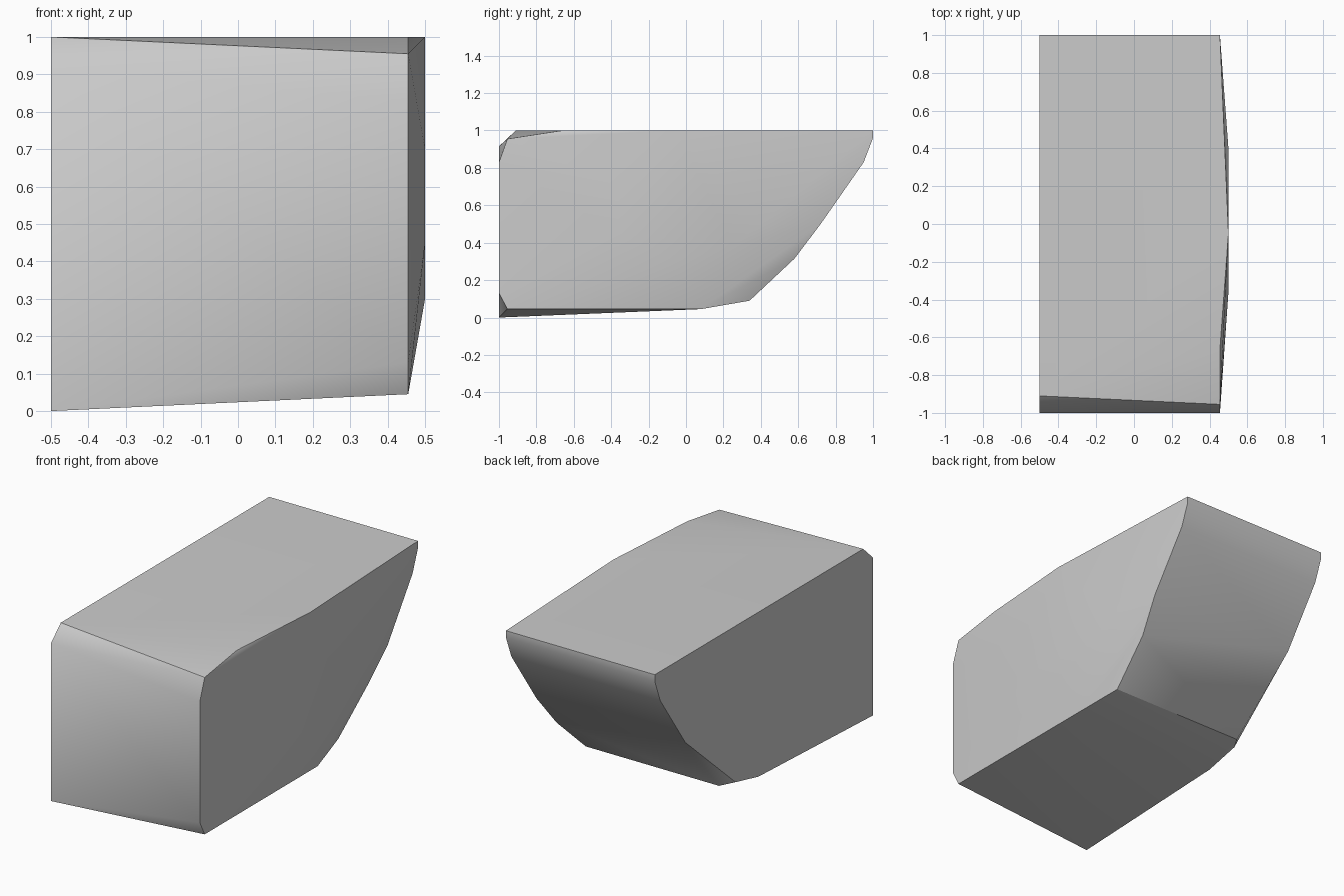
import bpy
import bmesh
import math

old = bpy.data.objects.get("Cube")
if old:
    bpy.data.objects.remove(old, do_unlink=True)

# One stone grey for the whole block
grey = bpy.data.materials.new("stone grey")
grey.use_nodes = True
colour = (0.6, 0.6, 0.6, 1)
grey.diffuse_color = colour
grey.node_tree.nodes["Principled BSDF"].inputs["Base Color"].default_value = colour

# Curved underside of the stern, as (y, z)
stern = [(1, 1), (1, 0.96), (0.95, 0.83), (0.72, 0.5)]

# Flat side: straight front with a chamfered top edge
flat_side = stern + [(0.26, 0.094), (0.05, 0.046), (-1, 0), (-1, 0.915), (-0.91, 1)]

# Worn side: same stern, softened front corners
worn_side = stern + [(0.08, 0.045), (-0.955, 0.045), (-1, 0.13), (-1, 0.83),
                     (-0.955, 0.955), (-0.66, 1)]

# Bulge in the middle of the worn side
bulge = [(-0.05, 1), (-0.36, 0.7), (-0.36, 0.45), (-0.07, 0.3), (0.25, 0.38), (0.4, 0.5)]

# Low stern edge, narrowed at both ends: (x, y, z)
heel = [(-0.45, 0.34, 0.09), (0.405, 0.34, 0.09), (-0.45, 0.56, 0.305), (0.425, 0.58, 0.315)]


def section(x, profile):
    return [(x, y, z) for y, z in profile]


points = section(-0.5, flat_side) + section(0.455, worn_side) + section(0.5, bulge) + heel

# Skin the sections into one faceted block
bm = bmesh.new()
for p in points:
    bm.verts.new(p)
hull = bmesh.ops.convex_hull(bm, input=bm.verts)
loose = {v for v in hull["geom_interior"] + hull["geom_unused"]
         if isinstance(v, bmesh.types.BMVert) and not v.link_faces}
bmesh.ops.delete(bm, geom=list(loose), context='VERTS')
bmesh.ops.dissolve_limit(bm, angle_limit=math.radians(0.5), verts=bm.verts, edges=bm.edges)
bmesh.ops.recalc_face_normals(bm, faces=bm.faces)

mesh = bpy.data.meshes.new("stone_block")
bm.to_mesh(mesh)
bm.free()
mesh.materials.append(grey)
block = bpy.data.objects.new("stone_block", mesh)
bpy.context.collection.objects.link(block)

# Soft shading over the shallow facets, crisp main edges
bpy.ops.object.select_all(action='DESELECT')
block.select_set(True)
bpy.context.view_layer.objects.active = block
bpy.ops.object.shade_smooth_by_angle(angle=math.radians(30))
